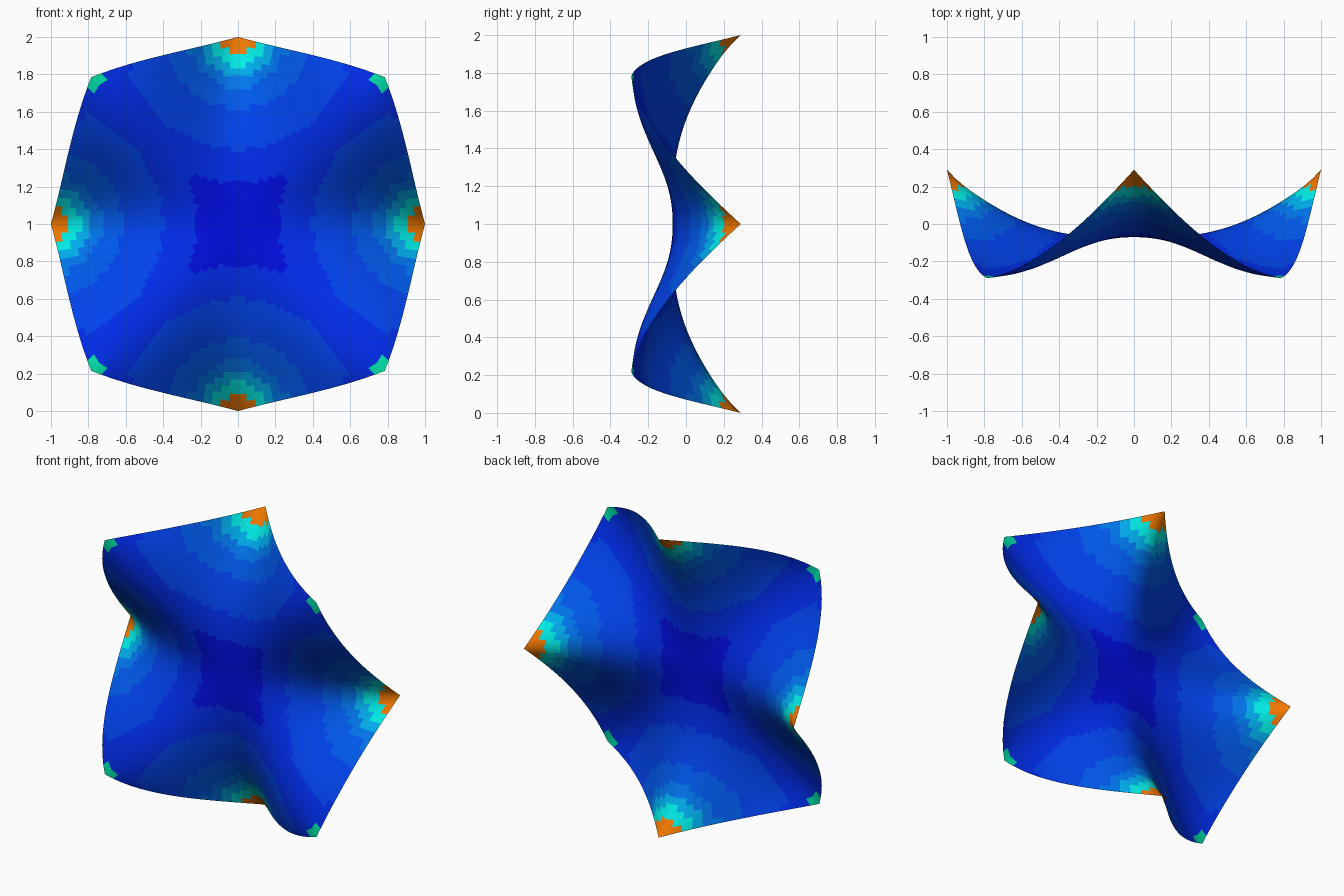
import bpy, bmesh, math

if "Cube" in bpy.data.objects:
    bpy.data.objects.remove(bpy.data.objects["Cube"])

N = 16        # angular steps from an edge tip to a corner (45 degrees)
RINGS = 26
CENTRE_Y = -0.07


def rim(phi):
    """Rim radius (front view) and depth y at an angle 0..45 degrees from a tip."""
    x, z = 0, 1
    for _ in range(60):
        x = z * math.tan(phi)
        z = 1 - 0.274 * x + 0.2 * x * x * (0.785 - x)
    y = 0.29 - 0.986 * x + 0.51 * x * (x - 0.35) + 0.318 * x * (x - 0.35) * (x - 0.6)
    return math.hypot(x, z), y


def cosine_terms(values):
    """Cosine series that passes exactly through N + 1 samples."""
    out = []
    for k in range(N + 1):
        s = sum(v * math.cos(math.pi * k * j / N) * (0.5 if j in (0, N) else 1)
                for j, v in enumerate(values))
        out.append(s * (1 if k in (0, N) else 2) / N)
    return out


samples = [rim(j * math.pi / 4 / N) for j in range(N + 1)]
radius_terms = cosine_terms([p[0] for p in samples])
depth_terms = cosine_terms([p[1] for p in samples])


def wave(terms, s, j):
    """Rim wave, with its sharp detail fading towards the middle."""
    main = s ** 3 * (1 + 2.2 * (1 - s))
    return sum(terms[k] * (main if k == 1 else s ** (2.4 * k))
               * math.cos(math.pi * k * j / N) for k in range(1, N + 1))


def surface_point(s, j):
    r = s * (radius_terms[0] + wave(radius_terms, s, j))
    y = (CENTRE_Y + (depth_terms[0] - CENTRE_Y) * s ** 3
         - 0.12 * s * s * (1 - s) + wave(depth_terms, s, j))
    a = j * math.pi / 4 / N
    return r * math.cos(a), y, 1 + r * math.sin(a)


# Colour bands, by distance from the nearest raised tip
bands = [("orange", 0.10, (0.90, 0.19, 0.0)),
         ("cyan", 0.155, (0.0, 0.85, 0.80)),
         ("sky", 0.20, (0.0, 0.42, 0.85)),
         ("azure", 0.27, (0.0, 0.18, 0.84)),
         ("mid_azure", 0.38, (0.0, 0.10, 0.84)),
         ("blue", 0.60, (0.0, 0.055, 0.84)),
         ("mid_blue", 0.78, (0.0, 0.025, 0.82)),
         ("deep_blue", 9.0, (0.0, 0.004, 0.75)),
         ("green", 0.0, (0.0, 0.75, 0.40))]
tips = [(1, 1), (-1, 1), (0, 2), (0, 0)]


def band_index(c):
    if math.hypot(abs(c.x) - 0.785, abs(c.z - 1) - 0.785) < 0.06:
        return len(bands) - 1
    d = min(math.hypot(c.x - x, c.z - z) for x, z in tips)
    return next(i for i, b in enumerate(bands) if d < b[1])


# Membrane: rings of quads around a centre fan
bm = bmesh.new()
count = 8 * N
centre = bm.verts.new((0, CENTRE_Y, 1))
rings = [[bm.verts.new(surface_point(i / RINGS, j)) for j in range(count)]
         for i in range(1, RINGS + 1)]
for j in range(count):
    n = (j + 1) % count
    bm.faces.new((centre, rings[0][j], rings[0][n]))
    for a, b in zip(rings, rings[1:]):
        bm.faces.new((a[j], b[j], b[n], a[n]))
for f in bm.faces:
    f.smooth = True
    f.material_index = band_index(f.calc_center_median())
bmesh.ops.reverse_faces(bm, faces=bm.faces)
bm.normal_update()

mesh = bpy.data.meshes.new("membrane")
bm.to_mesh(mesh)
bm.free()
for name, _, rgb in bands:
    mat = bpy.data.materials.new(name)
    mat.diffuse_color = (*rgb, 1)
    mat.use_nodes = True
    mat.node_tree.nodes["Principled BSDF"].inputs["Base Color"].default_value = mat.diffuse_color
    mesh.materials.append(mat)
bpy.context.collection.objects.link(bpy.data.objects.new("membrane", mesh))
